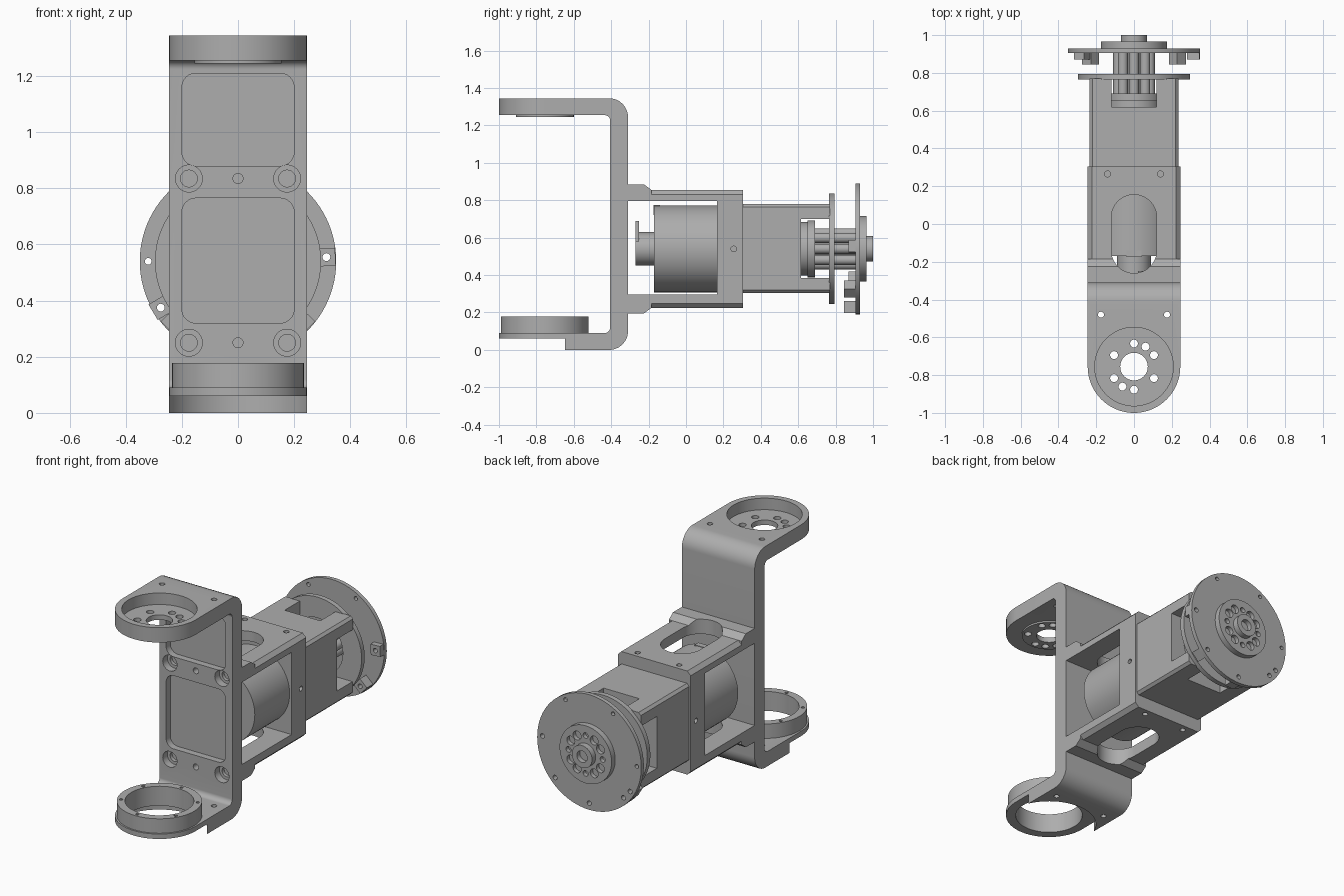
import bpy, math
from math import sin, cos, pi
from mathutils import Vector

if "Cube" in bpy.data.objects:
    bpy.data.objects.remove(bpy.data.objects["Cube"])

metal = bpy.data.materials.new("grey metal")
metal.use_nodes = True
GREY = (0.42, 0.42, 0.42, 1)
metal.diffuse_color = GREY
metal.node_tree.nodes["Principled BSDF"].inputs["Base Color"].default_value = GREY
AX = 0.54      # height of the motor axis
ARM = -0.755   # y of the pivot axis


def circle(u, v, r, n=48):
    return [(u + r * cos(2 * pi * i / n), v + r * sin(2 * pi * i / n)) for i in range(n)]


def rect(u0, u1, v0, v1):
    return [(u0, v0), (u1, v0), (u1, v1), (u0, v1)]


def fillet(pts, radii, steps=8):
    """Round each corner of a polygon by its own radius."""
    out = []
    for i, p in enumerate(pts):
        p, r = Vector(p), radii[i] if isinstance(radii, list) else radii
        a = (Vector(pts[i - 1]) - p).normalized()
        b = (Vector(pts[(i + 1) % len(pts)]) - p).normalized()
        if r == 0:
            out.append(tuple(p))
            continue
        half = a.angle(b) / 2
        c = p + (a + b).normalized() * (r / sin(half))
        s, e = p + a * (r / math.tan(half)) - c, p + b * (r / math.tan(half)) - c
        for k in range(steps + 1):
            t = k / steps
            d = s.lerp(e, t).normalized() * r
            out.append(tuple(c + d))
    return out


def prism(name, pts, axis, lo, hi):
    """Extrude a 2D outline along an axis."""
    place = {"x": lambda u, v, w: (w, u, v), "y": lambda u, v, w: (u, w, v),
             "z": lambda u, v, w: (u, v, w)}[axis]
    n = len(pts)
    verts = [place(u, v, w) for w in (lo, hi) for u, v in pts]
    faces = [list(range(n))[::-1], list(range(n, 2 * n))]
    faces += [(i, (i + 1) % n, n + (i + 1) % n, n + i) for i in range(n)]
    area = sum(pts[i - 1][0] * pts[i][1] - pts[i][0] * pts[i - 1][1] for i in range(n))
    if (area < 0) != (axis == "y"):
        faces = [tuple(reversed(f)) for f in faces]
    mesh = bpy.data.meshes.new(name)
    mesh.from_pydata(verts, [], faces)
    mesh.materials.append(metal)
    obj = bpy.data.objects.new(name, mesh)
    bpy.context.collection.objects.link(obj)
    return obj


def boolean(obj, pts, axis, lo, hi, op="DIFFERENCE"):
    """Cut, join or intersect with a prism, then drop the helper."""
    tool = prism("helper", pts, axis, lo, hi)
    tool.hide_render = True
    mod = obj.modifiers.new("cut", "BOOLEAN")
    mod.operation, mod.object, mod.solver = op, tool, "EXACT"
    deps = bpy.context.evaluated_depsgraph_get()
    mesh = bpy.data.meshes.new_from_object(obj.evaluated_get(deps))
    obj.modifiers.clear()
    obj.data = mesh
    bpy.data.objects.remove(tool)


def chamfered(w, z0, z1, c):
    return [(-w, z0 + c), (-w + c, z0), (w - c, z0), (w, z0 + c),
            (w, z1 - c), (w - c, z1), (c - w, z1), (-w, z1 - c)]


# U-shaped bracket with rounded arms
profile = fillet([(-1, 0), (-0.31, 0), (-0.31, 1.345), (-1, 1.345), (-1, 1.255),
                  (-0.405, 1.255), (-0.405, 0.09), (-1, 0.09)],
                 [0, 0.1, 0.1, 0, 0, 0.03, 0.03, 0])
bracket = prism("u_bracket", profile, "x", -0.245, 0.245)
plan = fillet([(-0.245, -1), (0.245, -1), (0.245, -0.3), (-0.245, -0.3)],
              [0.2449, 0.2449, 0, 0], 24)
boolean(bracket, plan, "z", -0.1, 1.5, "INTERSECT")

# Upper pivot: dish, boss and bolt holes
boolean(bracket, circle(0, ARM, 0.155), "z", 1.245, 1.26, "UNION")
boolean(bracket, circle(0, ARM, 0.208, 64), "z", 1.275, 1.4)
boolean(bracket, circle(0, ARM, 0.073), "z", 1.2, 1.4)
for deg in (30, 60, 90, 150, 210, 240, 270, 330):
    a = math.radians(deg)
    boolean(bracket, circle(0.122 * cos(a), ARM + 0.122 * sin(a), 0.021, 16), "z", 1.2, 1.4)

# Lower pivot: relief under the arm, through hole
boolean(bracket, circle(0, ARM, 0.268, 64), "z", -0.1, 0.06)
boolean(bracket, circle(0, ARM, 0.19, 64), "z", -0.1, 0.2)
for x in (-0.175, 0.175):
    boolean(bracket, circle(x, -0.48, 0.016, 16), "z", 1.2, 1.4)
    boolean(bracket, circle(x, -0.48, 0.016, 16), "z", -0.1, 0.2)

# Front pockets and counterbored screw holes
for z0, z1 in ((0.32, 0.765), (0.88, 1.21)):
    boolean(bracket, fillet(rect(-0.2, 0.2, z0, z1), 0.05), "y", -0.5, -0.365)
for z in (0.25, 0.835):
    boolean(bracket, circle(0, z, 0.018, 16), "y", -0.5, -0.33)
    for x in (-0.175, 0.175):
        boolean(bracket, circle(x, z, 0.048, 32), "y", -0.5, -0.36)
        boolean(bracket, circle(x, z, 0.03, 24), "y", -0.5, -0.34)

# Bearing ring on the lower arm
ring = prism("bearing_ring", circle(0, ARM, 0.235, 64), "z", 0.088, 0.178)
boolean(ring, circle(0, ARM, 0.19, 64), "z", 0, 0.3)
for i in range(6):
    a = pi * i / 3 + pi / 6
    boolean(ring, circle(0.212 * cos(a), ARM + 0.212 * sin(a), 0.01, 12), "z", 0.14, 0.3)

# Motor mount: C-shaped frame with feet
frame = [(-0.31, 0.885), (-0.225, 0.885), (-0.185, 0.855), (0.305, 0.855),
         (0.305, 0.225), (-0.185, 0.225), (-0.225, 0.195), (-0.31, 0.195),
         (-0.31, 0.295), (0.165, 0.295), (0.165, 0.795), (-0.31, 0.795)]
mount = prism("motor_mount", frame, "x", -0.245, 0.245)
for s in (-1, 1):
    for e, z in ((-1, 0.855), (1, 0.225)):
        tri = [(s * 0.25, z + e * 0.025), (s * 0.22, z - e * 0.005), (s * 0.25, z - e * 0.005)]
        tri = [(s * 0.222, z), (s * 0.26, z + e * 0.038), (s * 0.26, z)]
        boolean(mount, tri, "y", -0.185, 0.32)
boolean(mount, fillet(rect(-0.12, 0.12, -0.26, 0.155), 0.1199, 16), "z", 0.7, 1)
boolean(mount, fillet(rect(-0.12, 0.12, -0.26, 0.155), 0.1199, 16), "z", 0, 0.4)
boolean(mount, circle(0.255, AX, 0.015, 16), "x", 0.2, 0.3)
boolean(mount, circle(0.255, AX, 0.015, 16), "x", -0.3, -0.2)
for x in (-0.14, 0.14):
    boolean(mount, circle(x, 0.265, 0.016, 16), "z", 0.82, 1)
    boolean(mount, circle(x, 0.265, 0.016, 16), "z", 0, 0.26)

# Motor with rear boss, connector tab and key
prism("motor", circle(0, AX, 0.232, 64), "y", -0.17, 0.17)
prism("motor_boss", circle(0, AX, 0.09), "y", -0.27, -0.165)
prism("motor_tab", rect(0.02, 0.1, 0.58, 0.69), "y", -0.27, -0.25)
prism("motor_key", rect(-0.04, 0.04, 0.72, 0.775), "y", -0.175, -0.14)

# Rear housing, open on four sides
housing = prism("rear_housing", chamfered(0.235, 0.305, 0.78, 0.015), "y", 0.3, 0.77)
boolean(housing, circle(0, AX, 0.2, 64), "y", 0.615, 0.9)
boolean(housing, rect(0.615, 0.765, 0.385, 0.7), "x", -0.4, 0.4)
boolean(housing, rect(-0.12, 0.12, 0.62, 0.765), "z", 0, 1)

# Fixed flange at the end of the housing
flange = prism("housing_flange", circle(0, AX, 0.296, 64), "y", 0.765, 0.795)
boolean(flange, circle(0, AX, 0.17, 48), "y", 0.7, 0.9)

# Gear carrier with standoff posts
prism("carrier_base", circle(0, AX, 0.143), "y", 0.61, 0.65)
prism("carrier_plate", circle(0, AX, 0.152), "y", 0.65, 0.69)
prism("carrier_core", circle(0, AX, 0.05, 32), "y", 0.68, 0.92)
for i in range(8):
    a = pi * i / 4
    prism("standoff_post", circle(0.083 * cos(a), AX + 0.083 * sin(a), 0.027, 20), "y", 0.68, 0.91)

# Output disc with rim holes and sensor blocks
disc = prism("output_disc", circle(0, AX, 0.35, 96), "y", 0.905, 0.93)
for x, z, depth in ((0.315, 0.555, 0.87), (-0.275, 0.375, 0.87), (-0.23, 0.325, 0.845),
                    (0.23, 0.325, 0.845), (0, 0.23, 0.845)):
    d = Vector((x, z - AX)).normalized() * 0.032
    t = Vector((-d.y, d.x))
    c = Vector((x, z))
    block = prism("sensor_block", [tuple(c + d + t), tuple(c - d + t), tuple(c - d - t),
                                   tuple(c + d - t)], "y", depth, 0.906)
    for part in (block, disc):
        boolean(part, circle(x, z, 0.014, 16), "y", 0.8, 1)
for deg in (60, 120, 180):
    a = math.radians(deg)
    boolean(disc, circle(0.32 * cos(a), AX + 0.32 * sin(a), 0.012, 16), "y", 0.8, 1)

# Output hub with bolt circle and centre boss
hub = prism("output_hub", circle(0, AX, 0.175, 64), "y", 0.925, 0.965)
for i in range(12):
    a = pi * i / 6
    r = 0.017 if i % 3 == 0 else 0.027
    boolean(hub, circle(0.115 * cos(a), AX + 0.115 * sin(a), r, 20), "y", 0.94, 1.1)
boss = prism("hub_boss", circle(0, AX, 0.068), "y", 0.96, 1.0)
boolean(boss, circle(0, AX, 0.035, 32), "y", 0.97, 1.1)

# Smooth the round walls, keep edges crisp
for obj in bpy.context.collection.objects:
    if obj.type == "MESH" and metal.name in obj.data.materials:
        obj.data.shade_smooth()
        obj.data.set_sharp_from_angle(angle=math.radians(30))
